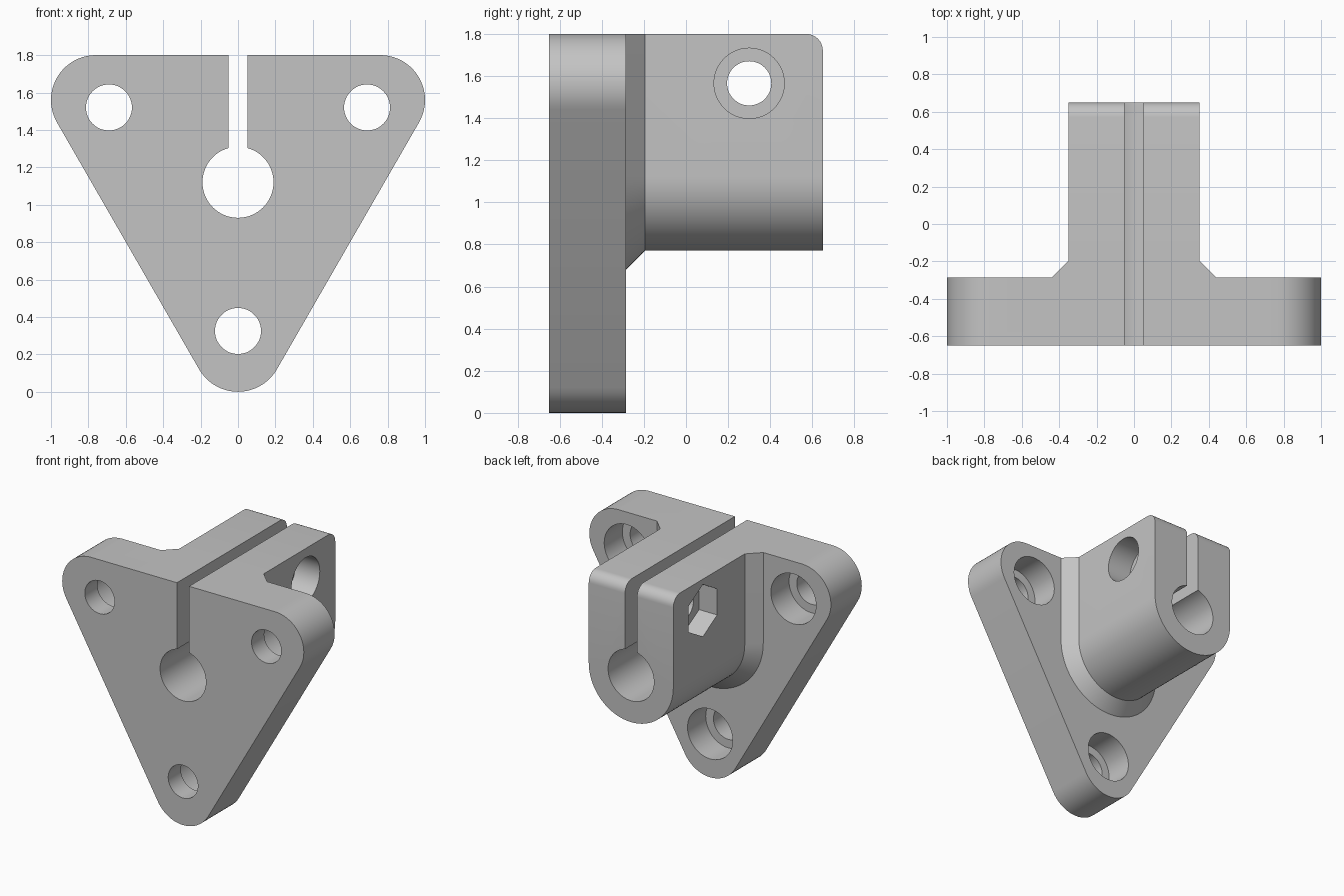
import bpy, bmesh
from math import sin, cos, radians, pi

cube = bpy.data.objects.get("Cube")
if cube:
    bpy.data.objects.remove(cube, do_unlink=True)

FRONT, PLATE_BACK, BACK = -0.65, -0.285, 0.65
TOP, AXIS_Z = 1.8, 1.12

metal = bpy.data.materials.new("light grey")
metal.use_nodes = True
grey = (0.55, 0.55, 0.55, 1)
metal.diffuse_color = grey
metal.node_tree.nodes["Principled BSDF"].inputs["Base Color"].default_value = grey


def arc(cx, cz, r, start, end, steps):
    angles = [radians(start + (end - start) * i / steps) for i in range(steps + 1)]
    return [(cx + r * cos(a), cz + r * sin(a)) for a in angles]


def loft(name, rings):
    """Skin a closed solid through matching loops of 3D points."""
    bm = bmesh.new()
    loops = [[bm.verts.new(p) for p in ring] for ring in rings]
    n = len(loops[0])
    for a, b in zip(loops, loops[1:]):
        for i in range(n):
            j = (i + 1) % n
            bm.faces.new((a[i], a[j], b[j], b[i]))
    bm.faces.new(loops[0])
    bm.faces.new(loops[-1][::-1])
    bmesh.ops.recalc_face_normals(bm, faces=bm.faces)
    mesh = bpy.data.meshes.new(name)
    bm.to_mesh(mesh)
    bm.free()
    mesh.materials.append(metal)
    obj = bpy.data.objects.new(name, mesh)
    bpy.context.collection.objects.link(obj)
    return obj


def prism_y(name, profile, y0, y1):
    return loft(name, [[(x, y, z) for x, z in profile] for y in (y0, y1)])


def circle(cx, cz, r, n=64, turn=0):
    return arc(cx, cz, r, turn, turn + 360, n)[:-1]


def combine(body, tool, operation):
    mod = body.modifiers.new(operation.lower(), 'BOOLEAN')
    mod.operation, mod.object, mod.solver = operation, tool, 'EXACT'
    tool.hide_render = True
    bpy.context.view_layer.objects.active = body
    bpy.ops.object.modifier_apply(modifier=mod.name)
    bpy.data.objects.remove(tool, do_unlink=True)


# Triangular flange plate with rounded corners
outline = (arc(0.76, 1.56, 0.24, -30, 90, 20)
           + arc(-0.76, 1.56, 0.24, 90, 210, 20)
           + arc(0, 0.24, 0.24, 210, 330, 20))
bracket = prism_y("clamp_bracket", outline, FRONT, PLATE_BACK)


# Clamp block: U profile with chamfered foot and rounded top back edge
def u_ring(y, r, top=TOP):
    pts = [(r, top), (-r, top)] + arc(0, AXIS_Z, r, 180, 360, 36)
    return [(x, y, z) for x, z in pts]


rings = [u_ring(-0.35, 0.44), u_ring(PLATE_BACK, 0.44), u_ring(-0.195, 0.35)]
ROUND = 0.08
for i in range(9):
    a = i / 8 * pi / 2
    rings.append(u_ring(BACK - ROUND + ROUND * sin(a), 0.35,
                        TOP - ROUND + ROUND * cos(a)))
combine(bracket, loft("clamp_block", rings), 'UNION')

# Central bore with the clamping slot above it
bore = prism_y("bore", circle(0, AXIS_Z, 0.19), -1, 1)
combine(bracket, bore, 'DIFFERENCE')
slot = prism_y("slot", [(-0.05, AXIS_Z), (0.05, AXIS_Z), (0.05, 2), (-0.05, 2)], -1, 1)
combine(bracket, slot, 'DIFFERENCE')

# Three mounting holes, counterbored from the back
for x, z in ((-0.69, 1.52), (0.69, 1.52), (0, 0.325)):
    combine(bracket, prism_y("hole", circle(x, z, 0.123, 48), -1, 0), 'DIFFERENCE')
    combine(bracket, prism_y("counterbore", circle(x, z, 0.187, 48), -0.5, -0.2),
            'DIFFERENCE')

# Cross bolt hole with round head recess on one side and hex nut recess on the other
for name, r, n, turn, x0, x1 in (("bolt_hole", 0.105, 48, 0, -1, 1),
                                 ("head_recess", 0.167, 48, 0, 0.15, 1),
                                 ("nut_recess", 0.195, 6, 90, -1, -0.2)):
    profile = circle(0.3, 1.565, r, n, turn)
    cutter = loft(name, [[(x, y, z) for y, z in profile] for x in (x0, x1)])
    combine(bracket, cutter, 'DIFFERENCE')

# Smooth curved walls, keep machined edges sharp
bpy.ops.object.select_all(action='DESELECT')
bracket.select_set(True)
bpy.context.view_layer.objects.active = bracket
bpy.ops.object.shade_smooth_by_angle(angle=radians(25))
